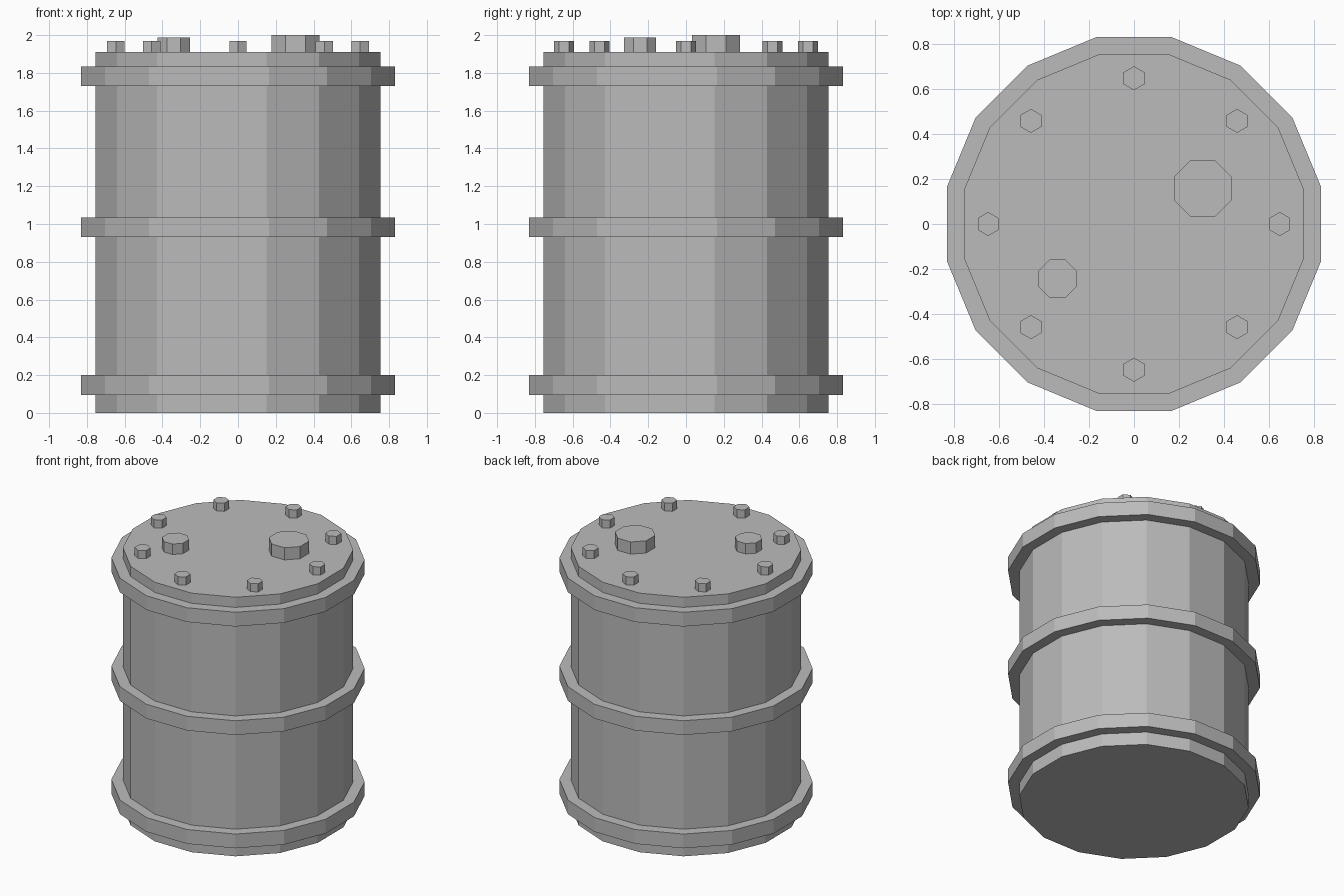
import bpy
from math import cos, sin, pi

cube = bpy.data.objects.get("Cube")
if cube:
    bpy.data.objects.remove(cube, do_unlink=True)

GREY = (0.5, 0.5, 0.5, 1.0)
steel = bpy.data.materials.new("grey_steel")
steel.use_nodes = True
steel.diffuse_color = GREY
steel.node_tree.nodes["Principled BSDF"].inputs["Base Color"].default_value = GREY


def prism(name, sides, flat, bottom, top, x=0.0, y=0.0, turn=0.0):
    """Flat-shaded upright prism; flat is the distance from its axis to a side."""
    bpy.ops.mesh.primitive_cylinder_add(
        vertices=sides, radius=flat / cos(pi / sides), depth=top - bottom,
        location=(x, y, (bottom + top) / 2), rotation=(0, 0, turn))
    obj = bpy.context.object
    obj.name = name
    obj.data.materials.append(steel)
    return obj


LID = 1.91

# Barrel body, with flat sides facing the axes
prism("barrel_body", 16, 0.755, 0, LID, turn=pi / 16)

# Three reinforcing hoops
for name, bottom in (("lower", 0.095), ("middle", 0.93), ("upper", 1.73)):
    prism(name + "_hoop", 16, 0.83, bottom, bottom + 0.105, turn=pi / 16)

# Bung caps on the lid
prism("large_bung_cap", 8, 0.127, LID - 0.01, 2.0, 0.305, 0.158, pi / 8)
prism("small_bung_cap", 8, 0.085, LID - 0.01, 1.987, -0.34, -0.243, pi / 8)

# Ring of hexagonal lid bolts
for i in range(8):
    a = i * pi / 4
    prism(f"lid_bolt_{i + 1}", 6, 0.046, LID - 0.01, 1.97,
          0.647 * cos(a), 0.647 * sin(a))
